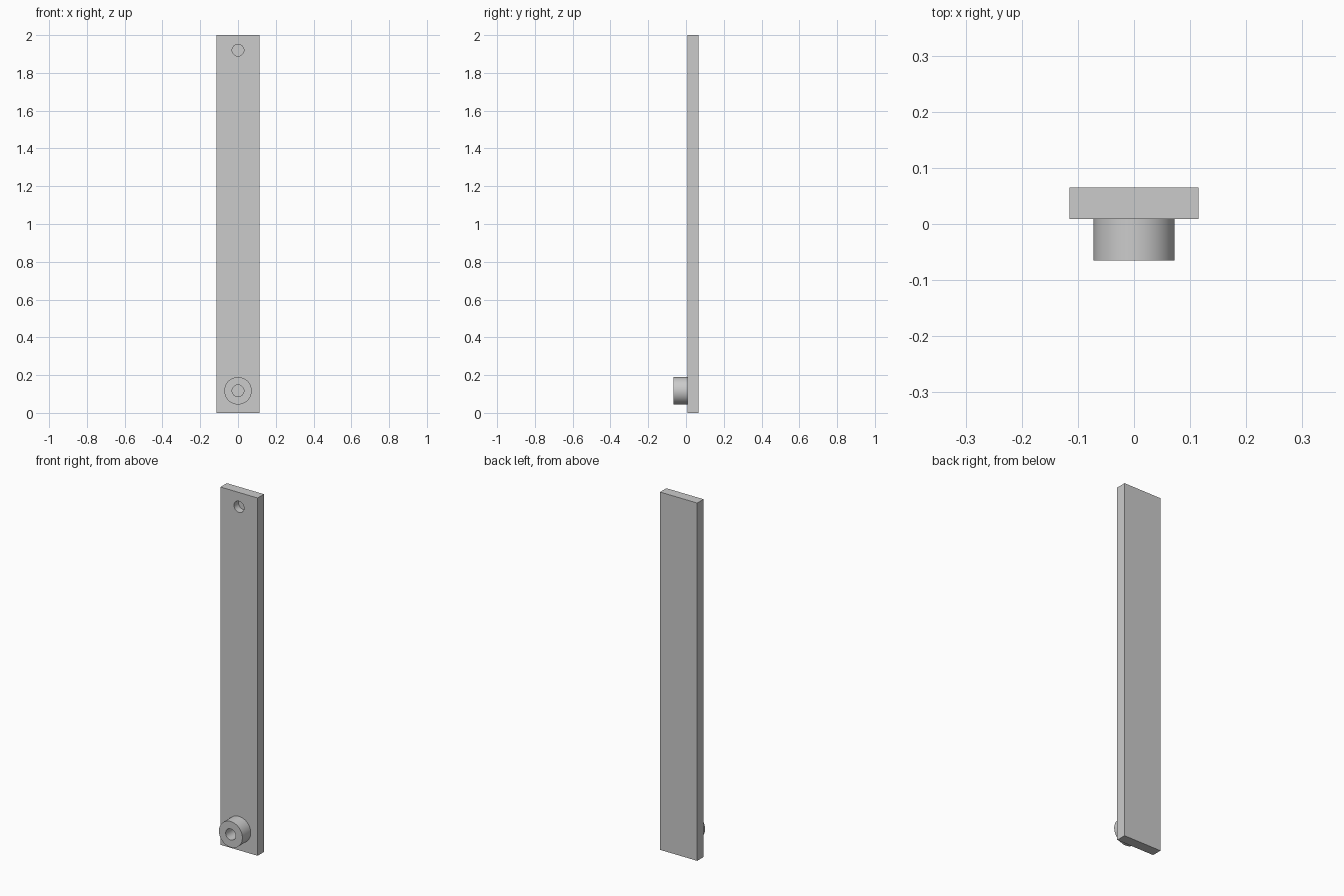
import bpy
import math

cube = bpy.data.objects.get("Cube")
if cube:
    bpy.data.objects.remove(cube, do_unlink=True)

HALF_WIDTH, HEIGHT = 0.115, 2.0
FRONT, FACE, BACK = -0.065, 0.009, 0.065
BOSS_Z, HOLE_Z = 0.117, 1.92
BOSS_R, HOLE_R = 0.0725, 0.031

grey = bpy.data.materials.new("plain grey")
grey.use_nodes = True
colour = (0.6, 0.6, 0.6, 1)
grey.diffuse_color = colour
grey.node_tree.nodes["Principled BSDF"].inputs["Base Color"].default_value = colour


def cylinder(name, radius, y0, y1, z):
    """Cylinder lying along y."""
    bpy.ops.mesh.primitive_cylinder_add(
        vertices=64, radius=radius, depth=y1 - y0,
        location=(0, (y0 + y1) / 2, z), rotation=(math.pi / 2, 0, 0))
    obj = bpy.context.object
    obj.name = name
    obj.data.materials.append(grey)
    return obj


def drill(obj, y0, y1, z):
    """Cut a round hole, then drop the cutter."""
    cutter = cylinder("hole_cutter", HOLE_R, y0, y1, z)
    cutter.hide_render = True
    mod = obj.modifiers.new("hole", 'BOOLEAN')
    mod.operation = 'DIFFERENCE'
    mod.solver = 'EXACT'
    mod.object = cutter
    bpy.context.view_layer.objects.active = obj
    bpy.ops.object.modifier_apply(modifier=mod.name)
    bpy.data.objects.remove(cutter, do_unlink=True)
    obj.select_set(True)
    bpy.ops.object.shade_smooth_by_angle(angle=math.radians(30))


# Flat bar with a blind hole near the top
bpy.ops.mesh.primitive_cube_add(size=1, location=(0, (FACE + BACK) / 2, HEIGHT / 2))
bar = bpy.context.object
bar.name = "flat_bar"
bar.scale = (2 * HALF_WIDTH, BACK - FACE, HEIGHT)
bpy.ops.object.transform_apply(location=False, rotation=False, scale=True)
bar.data.materials.append(grey)
drill(bar, FACE - 0.05, FACE + 0.04, HOLE_Z)

# Round boss at the foot, bored down to the bar
boss = cylinder("round_boss", BOSS_R, FRONT, FACE, BOSS_Z)
drill(boss, FRONT - 0.05, FACE + 0.05, BOSS_Z)
